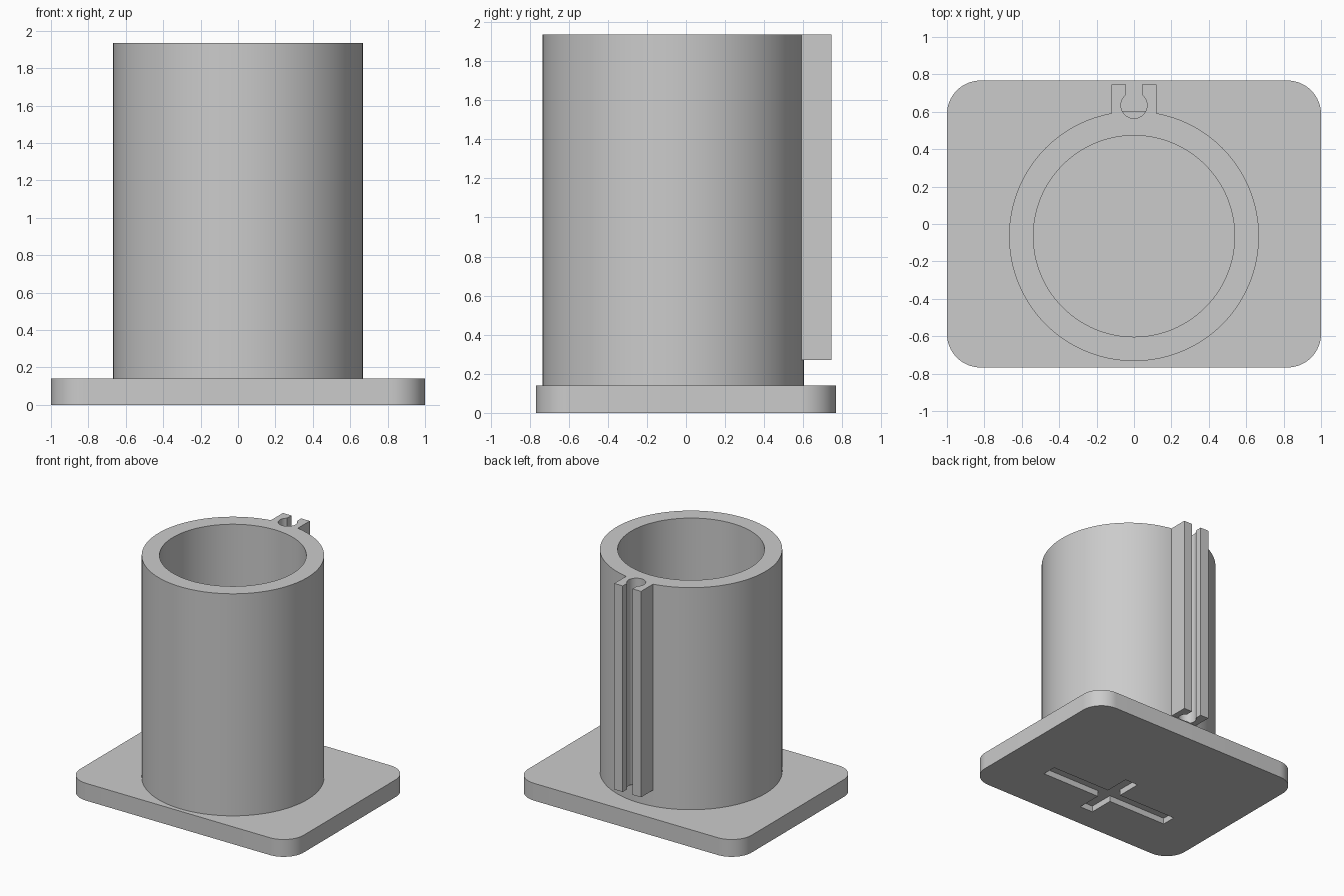
import bpy
import bmesh
from math import cos, sin, pi, radians
from mathutils import Vector

cube = bpy.data.objects.get("Cube")
if cube:
    bpy.data.objects.remove(cube, do_unlink=True)

BASE_TOP, RAIL_BOTTOM, TOP = 0.14, 0.27, 1.935
TUBE_Y, CHANNEL_Y = -0.065, 0.635

grey = bpy.data.materials.new("plain grey")
grey.use_nodes = True
colour = (0.6, 0.6, 0.6, 1)
grey.diffuse_color = colour
grey.node_tree.nodes["Principled BSDF"].inputs["Base Color"].default_value = colour


def arc(cx, cy, r, start, end, steps):
    """Points along an arc, angles in degrees."""
    angles = [radians(start + (end - start) * i / steps) for i in range(steps + 1)]
    return [(cx + r * cos(a), cy + r * sin(a)) for a in angles]


def circle(cy, r, sides):
    return arc(0, cy, r, 0, 360, sides)[:-1]


def rect(x, y0, y1):
    return [(-x, y0), (x, y0), (x, y1), (-x, y1)]


def prism(name, outline, z0, z1):
    """Extrude a flat outline from z0 up to z1."""
    bm = bmesh.new()
    face = bm.faces.new([bm.verts.new((x, y, z0)) for x, y in outline])
    top = bmesh.ops.extrude_face_region(bm, geom=[face])["geom"]
    verts = [v for v in top if isinstance(v, bmesh.types.BMVert)]
    bmesh.ops.translate(bm, vec=Vector((0, 0, z1 - z0)), verts=verts)
    bmesh.ops.recalc_face_normals(bm, faces=bm.faces)
    mesh = bpy.data.meshes.new(name)
    bm.to_mesh(mesh)
    bm.free()
    mesh.materials.append(grey)
    obj = bpy.data.objects.new(name, mesh)
    bpy.context.collection.objects.link(obj)
    return obj


def combine(obj, tool, operation):
    """Apply a boolean and remove the tool object."""
    mod = obj.modifiers.new(operation.lower(), 'BOOLEAN')
    mod.operation, mod.object, mod.solver = operation, tool, 'EXACT'
    bpy.context.view_layer.objects.active = obj
    bpy.ops.object.modifier_apply(modifier=mod.name)
    bpy.data.objects.remove(tool, do_unlink=True)


def smooth(obj):
    bpy.ops.object.select_all(action='DESELECT')
    obj.select_set(True)
    bpy.context.view_layer.objects.active = obj
    bpy.ops.object.shade_smooth_by_angle(angle=radians(30))


# Base plate with rounded corners
corners = [(1, 1), (-1, 1), (-1, -1), (1, -1)]
outline = []
for i, (sx, sy) in enumerate(corners):
    outline += arc(sx * 0.82, sy * 0.587, 0.18, 90 * i, 90 * i + 90, 16)
base = prism("base_plate", outline, 0, BASE_TOP)

# Cross-shaped recess under the plate
a, l, w, cy = 0.06, 0.6, 0.27, -0.3
cross = [(-l, cy - a), (-a, cy - a), (-a, cy - w), (a, cy - w), (a, cy - a), (l, cy - a),
         (l, cy + a), (a, cy + a), (a, cy + w), (-a, cy + w), (-a, cy + a), (-l, cy + a)]
combine(base, prism("cross_cutter", cross, -0.1, 0.05), 'DIFFERENCE')
smooth(base)

# Tube with a rail on its back
tube = prism("tube", circle(TUBE_Y, 0.668, 128), BASE_TOP - 0.01, TOP)
combine(tube, prism("rail", rect(0.12, 0.5, 0.745), RAIL_BOTTOM, TOP), 'UNION')

# Bore, and the keyhole channel that runs down the rail
combine(tube, prism("bore", circle(TUBE_Y, 0.538, 128), 0, TOP + 0.1), 'DIFFERENCE')
half = 0.044
opening = 90 - 51
keyhole = arc(0, CHANNEL_Y, 0.07, 90 + opening, 450 - opening, 40)
keyhole += [(half, 0.8), (-half, 0.8)]
combine(tube, prism("keyhole", keyhole, RAIL_BOTTOM, TOP + 0.1), 'DIFFERENCE')
smooth(tube)
